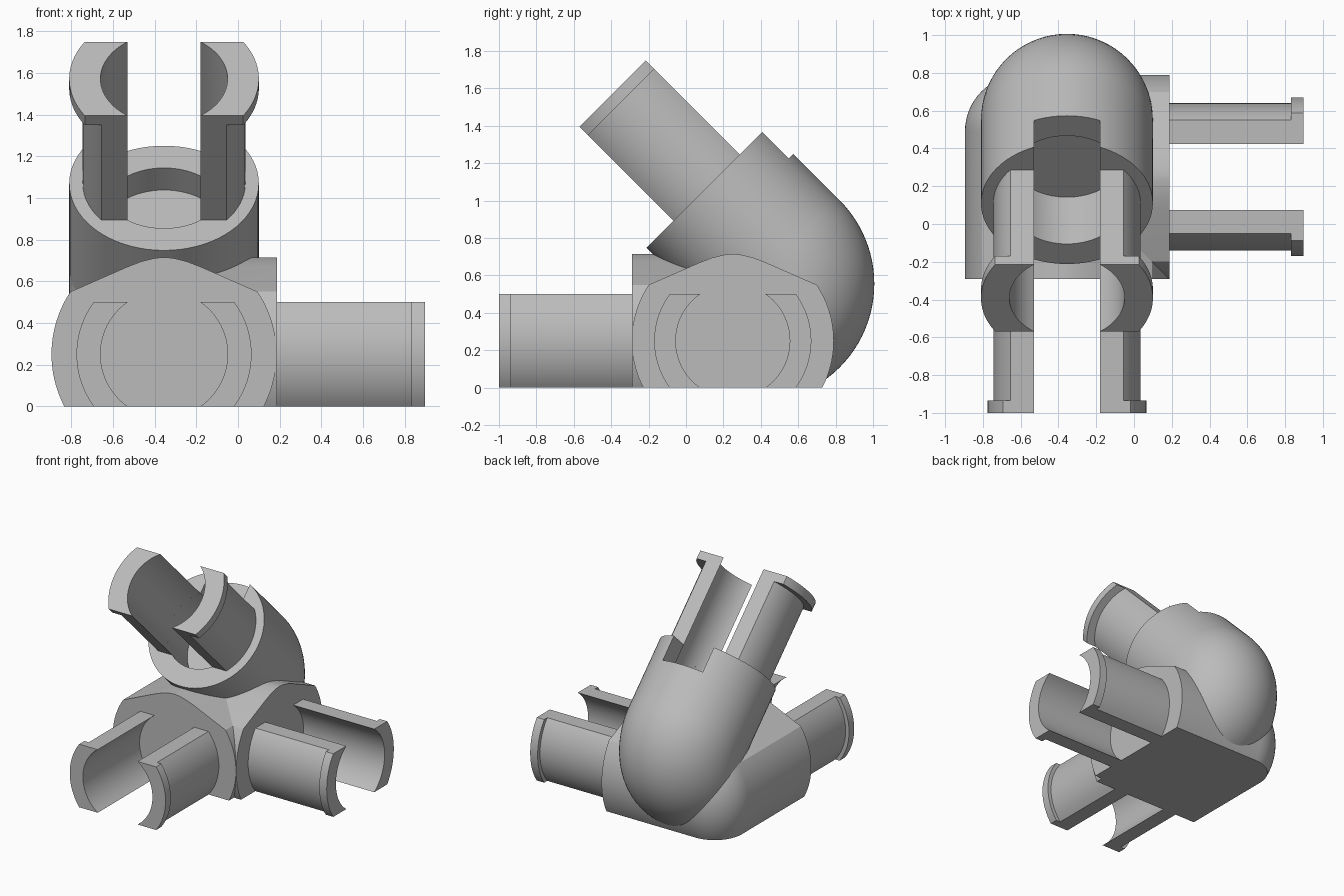
import bpy, bmesh
from math import sin, cos, asin, sqrt, pi, radians
from mathutils import Matrix, Vector

cube = bpy.data.objects.get("Cube")
if cube:
    bpy.data.objects.remove(cube, do_unlink=True)

grey = bpy.data.materials.new("plain_grey")
grey.use_nodes = True
grey.diffuse_color = (0.5, 0.5, 0.5, 1)
grey.node_tree.nodes["Principled BSDF"].inputs["Base Color"].default_value = (0.5, 0.5, 0.5, 1)

CX, CY, CZ = -0.355, 0.25, 0.25      # where the two level axes cross
HUB_R, TUBE_R, BORE_R = 0.54, 0.455, 0.305
SHAFT_R, HALF_H, SLOT = 0.39, 0.25, 0.175
REACH = 0.71
FRONT, SIDE = -0.29, 0.187           # collar planes of the hub


def finish(name, bm):
    bmesh.ops.recalc_face_normals(bm, faces=bm.faces)
    mesh = bpy.data.meshes.new(name)
    bm.to_mesh(mesh)
    bm.free()
    mesh.materials.append(grey)
    obj = bpy.data.objects.new(name, mesh)
    bpy.context.collection.objects.link(obj)
    return obj


def select(obj):
    bpy.ops.object.select_all(action='DESELECT')
    obj.select_set(True)
    bpy.context.view_layer.objects.active = obj


def smooth(obj):
    select(obj)
    bpy.ops.object.shade_smooth_by_angle(angle=radians(25))


def frame(origin, u, v, n):
    return Matrix((u, v, n)).transposed().to_4x4().copy() if origin is None else \
        Matrix.Translation(origin) @ Matrix((u, v, n)).transposed().to_4x4()


def loft(name, rings):
    bm = bmesh.new()
    loops = [[bm.verts.new(p) for p in ring] for ring in rings]
    count = len(loops[0])
    for a, b in zip(loops, loops[1:]):
        for i in range(count):
            j = (i + 1) % count
            bm.faces.new((a[i], a[j], b[j], b[i]))
    bm.faces.new(loops[0][::-1])
    bm.faces.new(loops[-1])
    return finish(name, bm)


def prism(name, profile, mat, t0, t1):
    return loft(name, [[mat @ Vector((u, v, t)) for u, v in profile] for t in (t0, t1)])


def circle(r, n=72):
    return [(r * cos(2 * pi * i / n), r * sin(2 * pi * i / n)) for i in range(n)]


def cut(obj, cutter):
    mod = obj.modifiers.new("cut", 'BOOLEAN')
    mod.operation = 'DIFFERENCE'
    mod.solver = 'EXACT'
    mod.object = cutter
    select(obj)
    bpy.ops.object.modifier_apply(modifier=mod.name)


# Frames: u across the slot, v up, n out along the arm
s = sqrt(0.5)
arms = {
    "front": (frame((CX, FRONT, CZ), (1, 0, 0), (0, 0, 1), (0, -1, 0)), 0.42),
    "left": (frame((SIDE, CY, CZ), (0, 1, 0), (0, 0, 1), (1, 0, 0)), 0.42),
    "raised": (frame((CX, 0.11, 1.07), (1, 0, 0), (0, s, s), (0, -s, s)), TUBE_R),
}

# Hub: L-shaped plan lofted upward, rounded at the outer corner
levels = []
for i in range(25):
    z = 0.55 * i / 24
    levels.append((z, sqrt(HUB_R ** 2 - (z - CZ) ** 2)))
levels += [(0.67, 0.175), (0.695, 0.11), (0.71, 0.05), (0.715, 0.01)]


def hub_ring(z, w):
    r = max(w - 0.24, w * 0.2)
    pts = [(CX - w, FRONT), (CX + w, FRONT), (CX + w, CY - w),
           (SIDE, CY - w), (SIDE, CY + w)]
    for k in range(17):
        a = pi / 2 + pi / 2 * k / 16
        pts.append((CX - w + r + r * cos(a), CY + w - r + r * sin(a)))
    return [(x, y, z) for x, y in pts]


hub = loft("hub", [hub_ring(z, w) for z, w in levels])

# Raised tube with a blind bore and a notch in its upper wall
tilt = arms["raised"][0]
tube = prism("raised_tube", circle(TUBE_R), tilt, -0.5515, 0)
bore = prism("bore_cutter", circle(BORE_R), tilt, -0.35, 0.2)
notch = prism("notch_cutter", [(-SLOT, 0.1), (SLOT, 0.1), (SLOT, 0.8), (-SLOT, 0.8)],
              tilt, -0.2, 0.1)
cut(tube, bore)
cut(tube, notch)
cut(hub, bore)
for helper in (bore, notch):
    bpy.data.objects.remove(helper, do_unlink=True)
smooth(tube)
smooth(hub)

# Rounded elbow that carries the raised tube down into the hub
bm = bmesh.new()
start = tilt @ Matrix.Translation((0, 0, -0.5515))
ring = bmesh.ops.create_circle(bm, segments=72, radius=TUBE_R, matrix=start)["verts"]
bmesh.ops.spin(bm, geom=ring + bm.edges[:], cent=(CX, 0.375, 0.555), axis=(1, 0, 0),
               angle=radians(-135), steps=36)
for point, normal in ((start.translation, (0, s, -s)), ((0, 0, 0.001), (0, 0, 1))):
    bmesh.ops.bisect_plane(bm, geom=bm.verts[:] + bm.edges[:] + bm.faces[:], dist=1e-5,
                           plane_co=point, plane_no=normal, clear_inner=True)
bm.normal_update()
elbow = finish("elbow", bm)
# Make the outer skin face away from the bend centre
far = max(elbow.data.polygons, key=lambda p: p.center.y)
if far.normal.y < 0:
    elbow.data.flip_normals()
smooth(elbow)


# Arms: two mirrored prongs each, a shaft and an end lip
def prong_profile(r, side):
    pts = []
    for radius, way in ((r, 1), (BORE_R, -1)):
        a = asin(HALF_H / radius)
        pts += [(side * radius * cos(t), radius * sin(t))
                for t in (way * a * (k / 12 - 1) for k in range(25))]
    return pts


for name, (mat, lip_r) in arms.items():
    for side, label in ((-1, "a"), (1, "b")):
        smooth(prism(f"{name}_prong_{label}", prong_profile(SHAFT_R, side), mat, -0.02, REACH - 0.065))
        smooth(prism(f"{name}_lip_{label}", prong_profile(lip_r, side), mat, REACH - 0.065, REACH))
